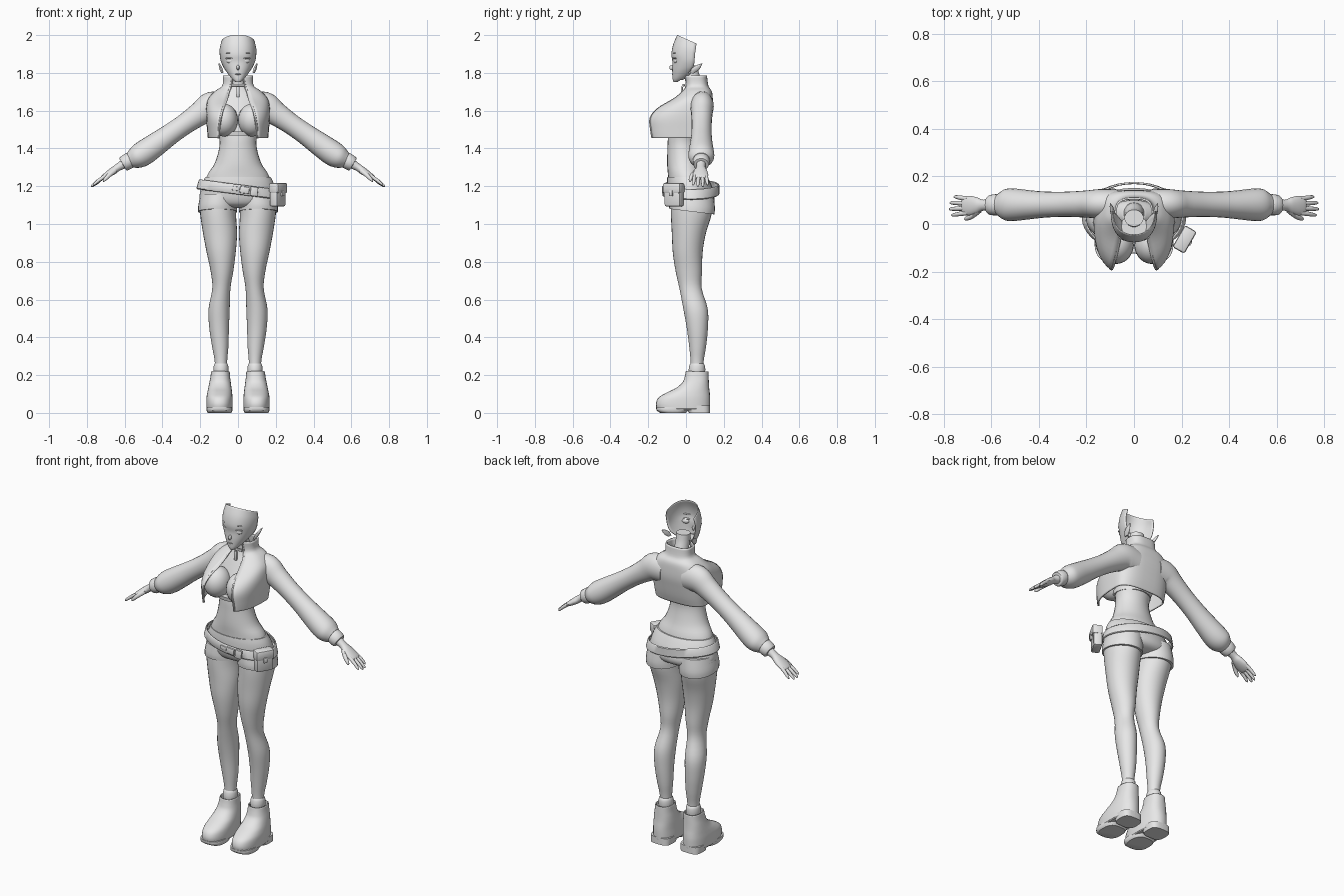
import bpy, bmesh, math
from mathutils import Vector, Matrix

GREY = bpy.data.materials.new("plain_grey")
GREY.diffuse_color = (0.8, 0.8, 0.8, 1)


def finish(name, bm, mirror=False, thick=0):
    bmesh.ops.recalc_face_normals(bm, faces=bm.faces)
    me = bpy.data.meshes.new(name)
    bm.to_mesh(me)
    bm.free()
    me.materials.append(GREY)
    ob = bpy.data.objects.new(name, me)
    bpy.context.collection.objects.link(ob)
    if thick:
        s = ob.modifiers.new("thickness", 'SOLIDIFY')
        s.thickness, s.offset = thick, 0
    if mirror:
        ob.modifiers.new("mirror", 'MIRROR').use_mirror_merge = False
    return ob


def dense(rows, n=4):
    """Smoothly interpolate between rows of numbers."""
    out = []
    for i in range(len(rows) - 1):
        p = [rows[max(0, min(len(rows) - 1, i + k))] for k in (-1, 0, 1, 2)]
        for j in range(n):
            t = j / n
            out.append([0.5 * (2 * b + (c - a) * t + (2 * a - 5 * b + 4 * c - d) * t * t
                               + (3 * b - a - 3 * c + d) * t ** 3) for a, b, c, d in zip(*p)])
    return out + [list(rows[-1])]


def power(v, p):
    return math.copysign(abs(v) ** p, v)


def skin(name, rings, closed=True, caps=True, **kw):
    bm = bmesh.new()
    vs = [[bm.verts.new(p) for p in r] for r in rings]
    n = len(vs[0])
    for a, b in zip(vs, vs[1:]):
        for i in range(n if closed else n - 1):
            j = (i + 1) % n
            bm.faces.new((a[i], a[j], b[j], b[i]))
    if caps and closed:
        bm.faces.new(vs[0])
        bm.faces.new(vs[-1])
    return finish(name, bm, **kw)


def column(name, rows, p=1.0, n=28, k=4, **kw):
    """Upright loft. Row: z, centre x, half width, front y, back y."""
    rings = []
    for z, cx, a, y0, y1 in dense(rows, k):
        ts = [2 * math.pi * i / n for i in range(n)]
        rings.append([(cx + a * power(math.sin(t), p),
                       (y0 + y1) / 2 - (y1 - y0) / 2 * power(math.cos(t), p), z) for t in ts])
    return skin(name, rings, **kw)


def limb(name, rows, n=20, k=4, **kw):
    """Loft along a path. Row: x, y, z, half size along y, half size across."""
    d = dense(rows, k)
    rings = []
    for i, (x, y, z, ry, rv) in enumerate(d):
        t = Vector(d[min(i + 1, len(d) - 1)][:3]) - Vector(d[max(i - 1, 0)][:3])
        v = Vector((-t.z, 0, t.x)).normalized()
        rings.append([Vector((x, y, z)) + Vector((0, ry * math.cos(s), 0)) + v * rv * math.sin(s)
                      for s in (2 * math.pi * j / n for j in range(n))])
    return skin(name, rings, **kw)


def blob(name, loc, size, rot=(0, 0, 0), seg=20, **kw):
    bm = bmesh.new()
    bmesh.ops.create_uvsphere(bm, u_segments=seg, v_segments=seg // 2, radius=1)
    m = Matrix.LocRotScale(Vector(loc), Matrix.Rotation(rot[2], 3, 'Z') @ Matrix.Rotation(rot[0], 3, 'X'), Vector(size))
    bm.transform(m)
    return finish(name, bm, **kw)


def box(name, loc, size, turn=0, tilt=0, bevel=0.006, **kw):
    bm = bmesh.new()
    bmesh.ops.create_cube(bm, size=1)
    bmesh.ops.scale(bm, vec=size, verts=bm.verts)
    bmesh.ops.bevel(bm, geom=bm.edges[:], offset=bevel, segments=2, profile=0.5, affect='EDGES')
    bm.transform(Matrix.Translation(loc) @ Matrix.Rotation(turn, 4, 'Z') @ Matrix.Rotation(tilt, 4, 'Y'))
    return finish(name, bm, **kw)


# Legs, socks and boots
column("leg", [(1.13, .105, .1, -.08, .14), (1.05, .105, .095, -.08, .135), (.95, .095, .09, -.075, .105),
               (.85, .089, .077, -.07, .088), (.75, .085, .06, -.055, .085), (.66, .088, .048, -.035, .083),
               (.55, .1, .056, -.014, .115), (.45, .1, .052, .004, .116), (.35, .094, .043, .017, .106),
               (.26, .09, .032, .025, .092), (.14, .09, .032, .025, .09)], mirror=True)
column("sock", [(.19, .09, .036, .018, .098), (.225, .09, .04, .014, .102), (.25, .09, .038, .018, .1),
                (.262, .09, .033, .024, .093)], mirror=True)
column("boot", [(.022, .098, .066, -.152, .124), (.05, .098, .067, -.156, .125), (.08, .098, .066, -.142, .125),
                (.105, .097, .063, -.1, .123), (.13, .096, .059, -.05, .12), (.16, .095, .054, -.016, .118),
                (.19, .094, .049, -.004, .117), (.22, .093, .046, .002, .116)], p=.85, caps=False,
       thick=.006, mirror=True)
column("front_sole", [(0, .098, .062, -.135, .0), (.012, .098, .068, -.155, .012), (.03, .098, .068, -.158, .03)],
       p=.75, k=2, mirror=True)
column("heel", [(0, .098, .062, .015, .127), (.04, .098, .064, .0, .127)], p=.6, k=1, mirror=True)
column("sole_plate", [(.016, .098, .066, -.152, .126), (.032, .098, .068, -.157, .128)], p=.8, k=1, mirror=True)

# Torso, neck and bust
column("torso", [(1.14, 0, .185, -.09, .12), (1.25, 0, .166, -.095, .105), (1.32, 0, .124, -.1, .082),
                 (1.40, 0, .1, -.098, .066), (1.46, 0, .1, -.095, .07), (1.55, 0, .125, -.08, .09),
                 (1.65, 0, .125, -.035, .1), (1.70, 0, .09, -.01, .1), (1.73, 0, .045, 0, .09)])
column("neck", [(1.69, 0, .05, .0, .095), (1.75, 0, .04, .0, .085), (1.80, 0, .039, -.012, .068),
                (1.84, 0, .04, -.01, .06)])
blob("bust", (.074, -.085, 1.55), (.073, .083, .087), seg=28, mirror=True)
column("underbust_band", [(1.468, 0, .106, -.118, .078), (1.49, 0, .11, -.122, .082)], k=1)

# Shorts with a rounded seat and two short legs
column("shorts", [(1.085, 0, .1, -.03, .09), (1.10, 0, .17, -.07, .135), (1.13, 0, .203, -.09, .152),
                  (1.18, 0, .198, -.1, .145), (1.22, 0, .187, -.101, .128), (1.25, 0, .172, -.099, .112)])
cuff = column("shorts_leg", [(1.068, .108, .104, -.088, .15), (1.10, .107, .103, -.09, .153),
                             (1.16, .1, .098, -.085, .145)], mirror=True)
for v in cuff.data.vertices:          # hem falls towards the back
    v.co.z -= .12 * (v.co.y - .01) * max(0, (1.16 - v.co.z) / .09)

# Belt tilted across the hips, with buckle and pouch
belt = column("belt", [(1.158, 0, .214, -.114, .17), (1.162, 0, .217, -.117, .174), (1.204, 0, .205, -.117, .174),
                       (1.208, 0, .202, -.114, .17)], k=1, n=40, caps=False, thick=.006)
for v in belt.data.vertices:
    v.co.z -= .13 * v.co.x
box("buckle", (.035, -.12, 1.18), (.05, .014, .036), tilt=.12, bevel=.004)
box("buckle_clip", (.085, -.116, 1.172), (.04, .014, .05), turn=.12, tilt=.12, bevel=.004)
box("buckle_tab", (-.01, -.12, 1.187), (.04, .01, .022), tilt=.12, bevel=.003)
turn = math.radians(60)
box("pouch", (.21, -.063, 1.152), (.098, .05, .12), turn, bevel=.012)
box("pouch_flap", (.213, -.065, 1.19), (.106, .058, .055), turn, bevel=.01)
box("pouch_clasp", (.236, -.08, 1.163), (.02, .012, .03), turn, bevel=.003)

# Cropped jacket: an open-fronted shell
# Row: z, half width, centre y, front depth, back depth, half opening
rings = []
for z, a, cy, f, b, xo in dense([(1.455, .156, .03, .235, .075, .1), (1.50, .16, .03, .24, .088, .1),
                                 (1.56, .165, .03, .235, .1, .092), (1.61, .165, .04, .2, .098, .08),
                                 (1.66, .155, .05, .12, .088, .06), (1.70, .12, .058, .078, .075, .05),
                                 (1.73, .08, .055, .055, .06, .038), (1.785, .076, .052, .055, .055, .03)]):
    t0 = math.asin((xo / a) ** (1 / .72))
    row = []
    for i in range(41):
        t = t0 + (2 * math.pi - 2 * t0) * i / 40
        c = math.cos(t)
        row.append((a * power(math.sin(t), .72), cy - (f if c > 0 else b) * power(c, .72), z))
    rings.append(row)
skin("jacket", rings, closed=False, thick=.008)
limb("jacket_edge", [(*r[0], .006, .006) for r in rings], n=8, k=1, mirror=True)
box("zip_pull", (0, -.022, 1.70), (.018, .01, .055), bevel=.003)
box("zip_strap", (0, -.012, 1.735), (.075, .012, .012), bevel=.003)

# Sleeves, cuffs and hands
limb("sleeve", [(.07, .085, 1.62, .06, .075), (.14, .085, 1.622, .062, .078), (.20, .084, 1.585, .057, .064),
                (.28, .083, 1.53, .053, .055), (.36, .082, 1.474, .054, .056), (.43, .081, 1.424, .06, .062),
                (.50, .081, 1.375, .068, .066), (.54, .081, 1.352, .066, .059), (.572, .081, 1.338, .045, .042)],
     n=24, mirror=True)
limb("cuff", [(.568, .081, 1.34, .041, .039), (.577, .081, 1.335, .045, .043), (.605, .08, 1.318, .042, .04),
              (.61, .08, 1.315, .036, .034)], k=2, mirror=True)
limb("hand", [(.59, .08, 1.326, .028, .028), (.635, .079, 1.30, .023, .02), (.66, .078, 1.282, .034, .02),
              (.69, .077, 1.262, .041, .017), (.715, .077, 1.246, .038, .012), (.722, .077, 1.241, .03, .007)],
     mirror=True)
for nm, y0, y1, x1, z1 in (("index", .047, .038, .768, 1.205), ("middle", .067, .063, .778, 1.198),
                           ("ring", .087, .089, .775, 1.197), ("little", .106, .114, .758, 1.206)):
    limb(nm + "_finger", [(.70, y0, 1.256, .0105, .0105), ((.70 + x1) / 2, (y0 + y1) / 2, (1.262 + z1) / 2, .0095, .0095),
                          (x1 - .008, y1, z1 + .007, .007, .007), (x1, y1, z1, .002, .002)], n=10, k=3, mirror=True)
limb("thumb", [(.648, .06, 1.286, .014, .014), (.68, .034, 1.26, .012, .012), (.705, .023, 1.235, .009, .009),
               (.714, .021, 1.224, .002, .002)], n=10, k=3, mirror=True)

# Face: a shell open at the crown and back
# Row: z, half width, front y, back y, slope of the row towards the back
rings = []
for z, a, y0, y1, s in dense([(1.752, .012, -.064, -.045, .1), (1.765, .034, -.068, -.015, .2),
                              (1.79, .058, -.07, .02, .2), (1.82, .076, -.071, .04, .12),
                              (1.86, .09, -.07, .045, .05), (1.90, .095, -.075, .048, 0),
                              (1.95, .095, -.066, .052, -.2), (2.0, .088, -.045, .055, -.45)]):
    row = []
    for i in range(29):
        t = -math.pi / 2 + math.pi * i / 28
        y = y1 - (y1 - y0) * max(0, math.cos(t)) ** .85
        row.append((a * power(math.sin(t), .9), y, z + s * (y - y0)))
    rings.append(row)
skin("face", rings, closed=False, thick=.004)
column("jaw_underside", [(1.762, 0, .02, -.058, -.02), (1.785, 0, .045, -.06, .03), (1.80, 0, .055, -.055, .04)], k=2)
blob("nose", (0, -.074, 1.828), (.008, .015, .014), rot=(.35, 0, 0), seg=12)
blob("lips", (0, -.069, 1.793), (.016, .006, .004), seg=12)
blob("eye", (.042, -.056, 1.864), (.021, .009, .013), rot=(0, 0, .3), seg=16, mirror=True)
blob("eyelash", (.043, -.061, 1.878), (.025, .008, .004), rot=(0, 0, .3), seg=12, mirror=True)
blob("eyebrow", (.043, -.063, 1.905), (.024, .005, .003), rot=(0, 0, .3), seg=12, mirror=True)
limb("ear", [(.082, .035, 1.80, .012, .006), (.09, .05, 1.82, .022, .008), (.096, .066, 1.838, .016, .006),
             (.1, .085, 1.85, .003, .002)], n=12, k=3, mirror=True)

# Smooth shading with crisp edges
bpy.ops.object.select_all(action='SELECT')
bpy.context.view_layer.objects.active = bpy.context.selected_objects[0]
bpy.ops.object.shade_smooth_by_angle(angle=math.radians(40))
